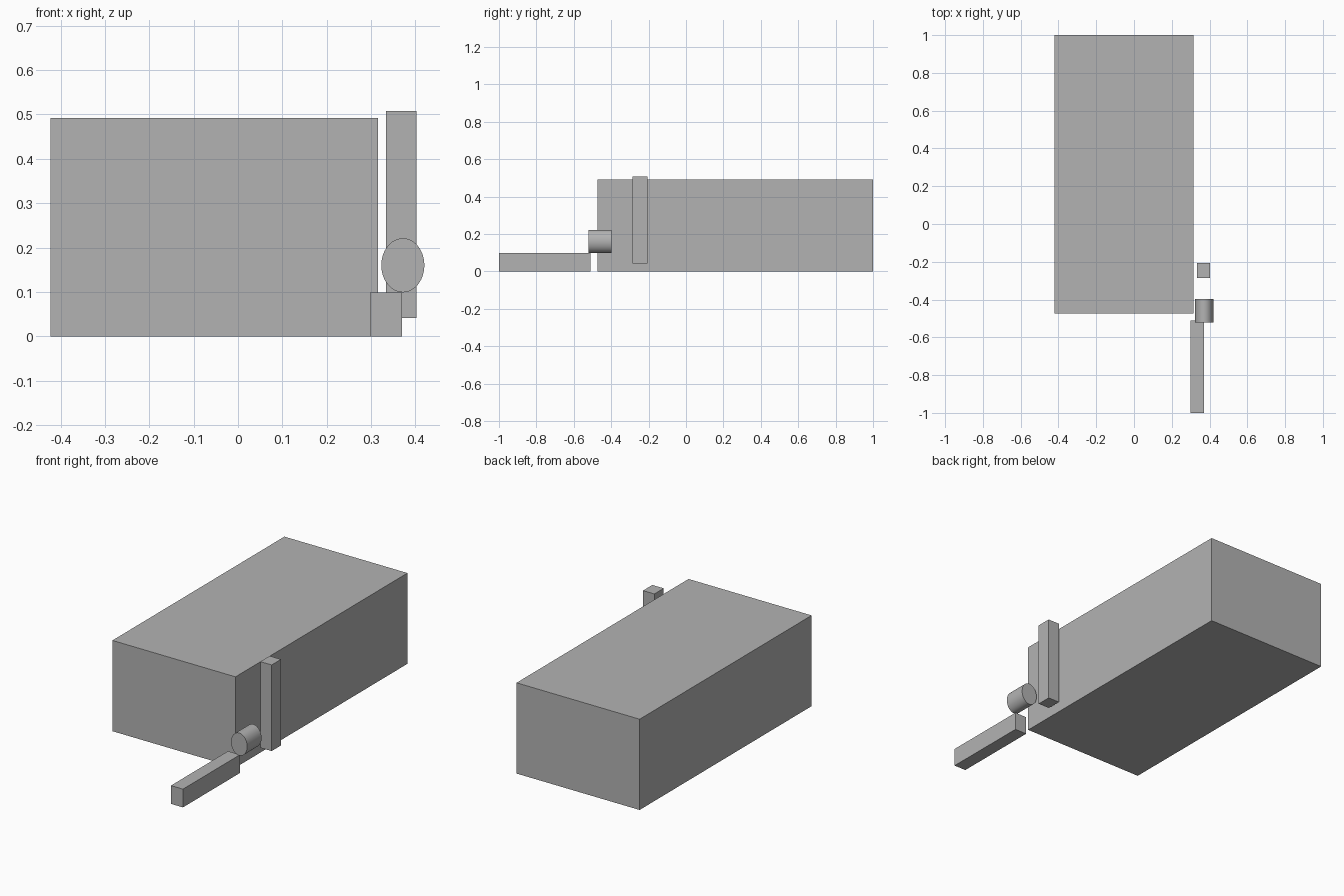
import bpy
from math import radians

default = bpy.data.objects.get("Cube")
if default:
    bpy.data.objects.remove(default, do_unlink=True)

GREY = (0.45, 0.45, 0.45, 1)
grey = bpy.data.materials.new("plain grey")
grey.use_nodes = True
grey.diffuse_color = GREY
grey.node_tree.nodes["Principled BSDF"].inputs["Base Color"].default_value = GREY


def finish(name, x, y, z):
    """Fit the active unit-sized object between the given bounds."""
    obj = bpy.context.object
    obj.name = name
    obj.location = [(a + b) / 2 for a, b in (x, y, z)]
    obj.data.materials.append(grey)
    return obj


def box(name, x, y, z):
    bpy.ops.mesh.primitive_cube_add(size=1)
    obj = finish(name, x, y, z)
    obj.scale = [b - a for a, b in (x, y, z)]
    bpy.ops.object.transform_apply(location=False, rotation=False, scale=True)


# Large main block
box("main_block", (-0.422, 0.316), (-0.473, 1.0), (0, 0.492))

# Upright post beside the block
box("upright_post", (0.334, 0.402), (-0.286, -0.206), (0.041, 0.508))

# Low bar reaching out to the front
box("front_bar", (0.298, 0.370), (-1.0, -0.511), (0, 0.099))

# Oval drum lying along the front-back axis
x, y, z = (0.323, 0.420), (-0.521, -0.398), (0.099, 0.221)
bpy.ops.mesh.primitive_cylinder_add(vertices=48, radius=0.5, depth=1)
drum = finish("oval_drum", x, y, z)
drum.rotation_euler.x = radians(90)
drum.scale = (x[1] - x[0], z[1] - z[0], y[1] - y[0])
bpy.ops.object.transform_apply(location=False, rotation=True, scale=True)
bpy.ops.object.shade_smooth_by_angle(angle=radians(30))
